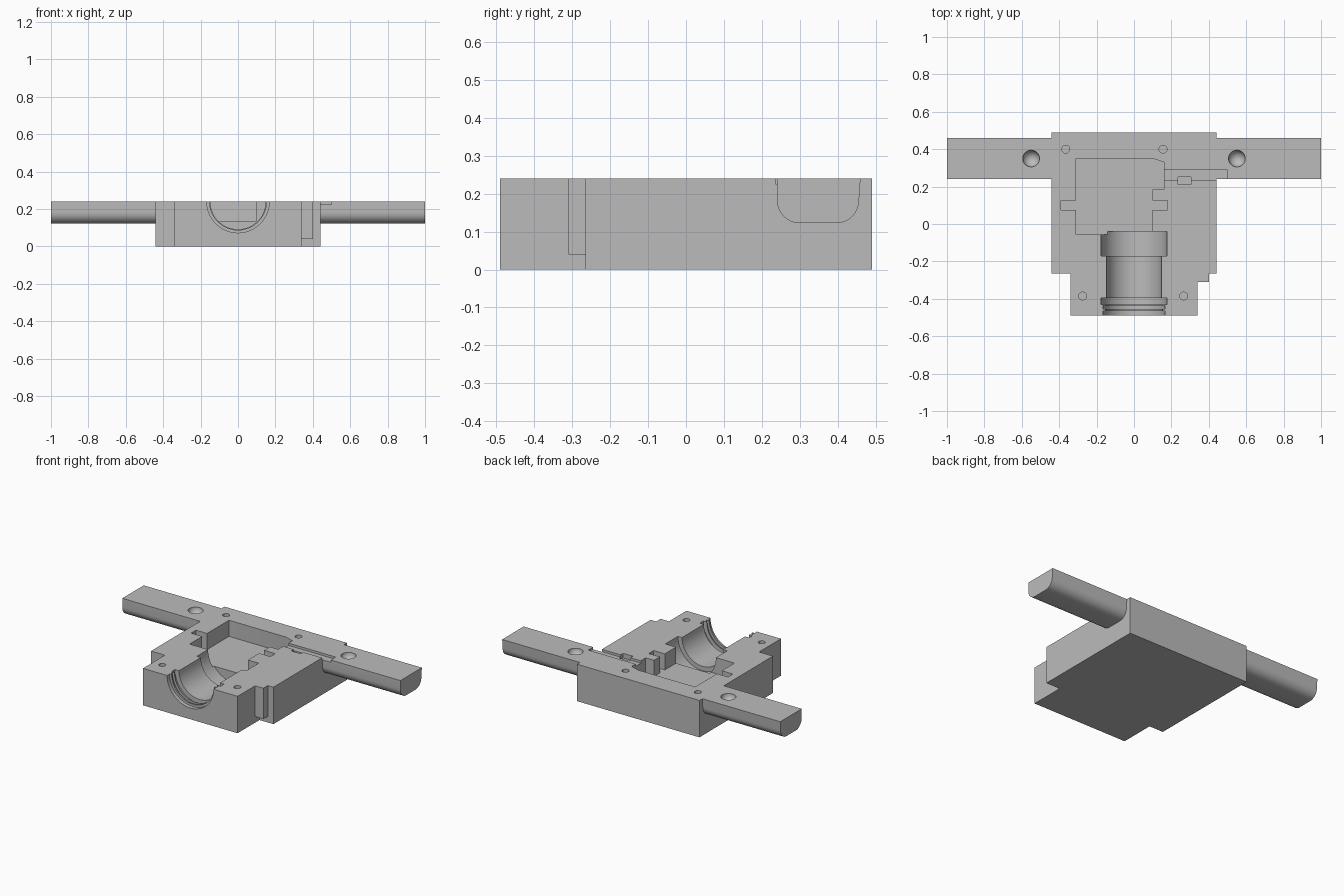
import bpy, bmesh, math
from mathutils import Matrix, Vector

old = bpy.data.objects.get("Cube")
if old:
    bpy.data.objects.remove(old, do_unlink=True)

TOP = 0.24      # parting plane height
ABOVE = 0.32    # cutters reach past the parting plane

grey = bpy.data.materials.new("light grey metal")
grey.use_nodes = True
colour = (0.5, 0.5, 0.5, 1)
grey.diffuse_color = colour
grey.node_tree.nodes["Principled BSDF"].inputs["Base Color"].default_value = colour


def add_object(name, bm):
    bmesh.ops.recalc_face_normals(bm, faces=bm.faces)
    mesh = bpy.data.meshes.new(name)
    bm.to_mesh(mesh)
    bm.free()
    mesh.materials.append(grey)
    obj = bpy.data.objects.new(name, mesh)
    bpy.context.collection.objects.link(obj)
    return obj


def prism(name, points, low, high, axis="z"):
    """Extrude a flat outline along z, or a (y, z) outline along x."""
    place = (lambda a, b: (a, b, low)) if axis == "z" else (lambda a, b: (low, a, b))
    step = Vector((0, 0, high - low)) if axis == "z" else Vector((high - low, 0, 0))
    bm = bmesh.new()
    face = bm.faces.new([bm.verts.new(place(*p)) for p in points])
    grown = bmesh.ops.extrude_face_region(bm, geom=[face])["geom"]
    verts = [v for v in grown if isinstance(v, bmesh.types.BMVert)]
    bmesh.ops.translate(bm, verts=verts, vec=step)
    return add_object(name, bm)


def box(name, x0, x1, y0, y1, z0, z1):
    return prism(name, [(x0, y0), (x1, y0), (x1, y1), (x0, y1)], z0, z1)


def lathe(name, profile, sides=64):
    """Revolve (y, radius) points about the bore axis on the parting plane."""
    bm = bmesh.new()
    rings = []
    for y, r in profile:
        angles = [2 * math.pi * (i + 0.5) / sides for i in range(sides)]
        rings.append([bm.verts.new((r * math.cos(a), y, TOP + r * math.sin(a))) for a in angles])
    for a, b in zip(rings, rings[1:]):
        for i in range(sides):
            j = (i + 1) % sides
            bm.faces.new((a[i], a[j], b[j], b[i]))
    bm.faces.new(rings[0])
    bm.faces.new(rings[-1])
    return add_object(name, bm)


def drill(name, x, y, radius, depth):
    bm = bmesh.new()
    length = depth + ABOVE - TOP
    spot = Matrix.Translation((x, y, ABOVE - length / 2))
    bmesh.ops.create_cone(bm, cap_ends=True, segments=32, radius1=radius,
                          radius2=radius, depth=length, matrix=spot)
    return add_object(name, bm)


def dimple(name, x, y, radius):
    bm = bmesh.new()
    bmesh.ops.create_uvsphere(bm, u_segments=32, v_segments=17, radius=radius,
                              matrix=Matrix.Translation((x, y, TOP)))
    return add_object(name, bm)


def cut(obj, cutters):
    bpy.context.view_layer.objects.active = obj
    for cutter in cutters:
        cutter.hide_render = True
        mod = obj.modifiers.new("cut", "BOOLEAN")
        mod.operation = "DIFFERENCE"
        mod.solver = "EXACT"
        mod.object = cutter
        bpy.ops.object.modifier_apply(modifier=mod.name)


# Main block with a narrower front
half = [(0.34, -0.49), (0.34, -0.265), (0.44, -0.265), (0.44, 0.49)]
body = prism("body_block", half + [(-x, y) for x, y in reversed(half)], 0, TOP)

# Small tab in the left front corner
tab = box("corner_tab", 0.34, 0.40, -0.31, -0.265, 0.04, TOP)

# Side arms with rounded undersides
R = 0.06
outline = [(0.24, TOP)]
for centre, start in ((0.30, 180), (0.396, 270)):
    for i in range(9):
        a = math.radians(start + i * 90 / 8)
        outline.append((centre + R * math.cos(a), 0.182 + R * math.sin(a)))
outline.append((0.46, TOP))
left_arm = prism("left_arm", outline, 0.44, 1.0, "x")
right_arm = prism("right_arm", outline, -1.0, -0.44, "x")

# Central pocket with side notches
pocket = prism("pocket_cutter", [
    (-0.31, 0.35), (0.10, 0.35), (0.16, 0.33), (0.16, 0.185), (0.10, 0.185),
    (0.10, 0.125), (0.18, 0.125), (0.18, 0.075), (0.10, 0.075), (0.10, -0.055),
    (-0.31, -0.055), (-0.31, 0.075), (-0.39, 0.075), (-0.39, 0.125), (-0.31, 0.125)],
    0.135, ABOVE)

# Stepped bore with ring grooves
bore = lathe("bore_cutter", [
    (-0.52, 0.167), (-0.465, 0.167), (-0.465, 0.152), (-0.455, 0.152),
    (-0.455, 0.167), (-0.435, 0.167), (-0.435, 0.152), (-0.43, 0.152),
    (-0.43, 0.177), (-0.395, 0.177), (-0.395, 0.148), (-0.17, 0.148),
    (-0.17, 0.177), (-0.04, 0.177)])

# Shallow wire slot and its recess
slot = box("slot_cutter", 0.15, 0.50, 0.236, 0.29, 0.225, ABOVE)
recess = box("recess_cutter", 0.235, 0.305, 0.21, 0.25, 0.21, ABOVE)

# Dowel holes and arm dimples
holes = [drill("dowel_hole_cutter", x, y, 0.021, 0.06) for x, y in
         ((-0.365, 0.40), (0.155, 0.40), (-0.275, -0.385), (0.265, -0.385))]
left_dimple = dimple("left_dimple_cutter", 0.55, 0.35, 0.045)
right_dimple = dimple("right_dimple_cutter", -0.55, 0.35, 0.045)

cut(body, [pocket, bore, slot, recess] + holes)
cut(left_arm, [slot, left_dimple])
cut(right_arm, [right_dimple])
for cutter in [pocket, bore, slot, recess, left_dimple, right_dimple] + holes:
    bpy.data.objects.remove(cutter, do_unlink=True)

# Smooth the curved surfaces and keep the machined edges sharp
bpy.ops.object.select_all(action="DESELECT")
for part in (body, tab, left_arm, right_arm):
    part.select_set(True)
bpy.context.view_layer.objects.active = body
bpy.ops.object.shade_smooth_by_angle(angle=math.radians(30))
